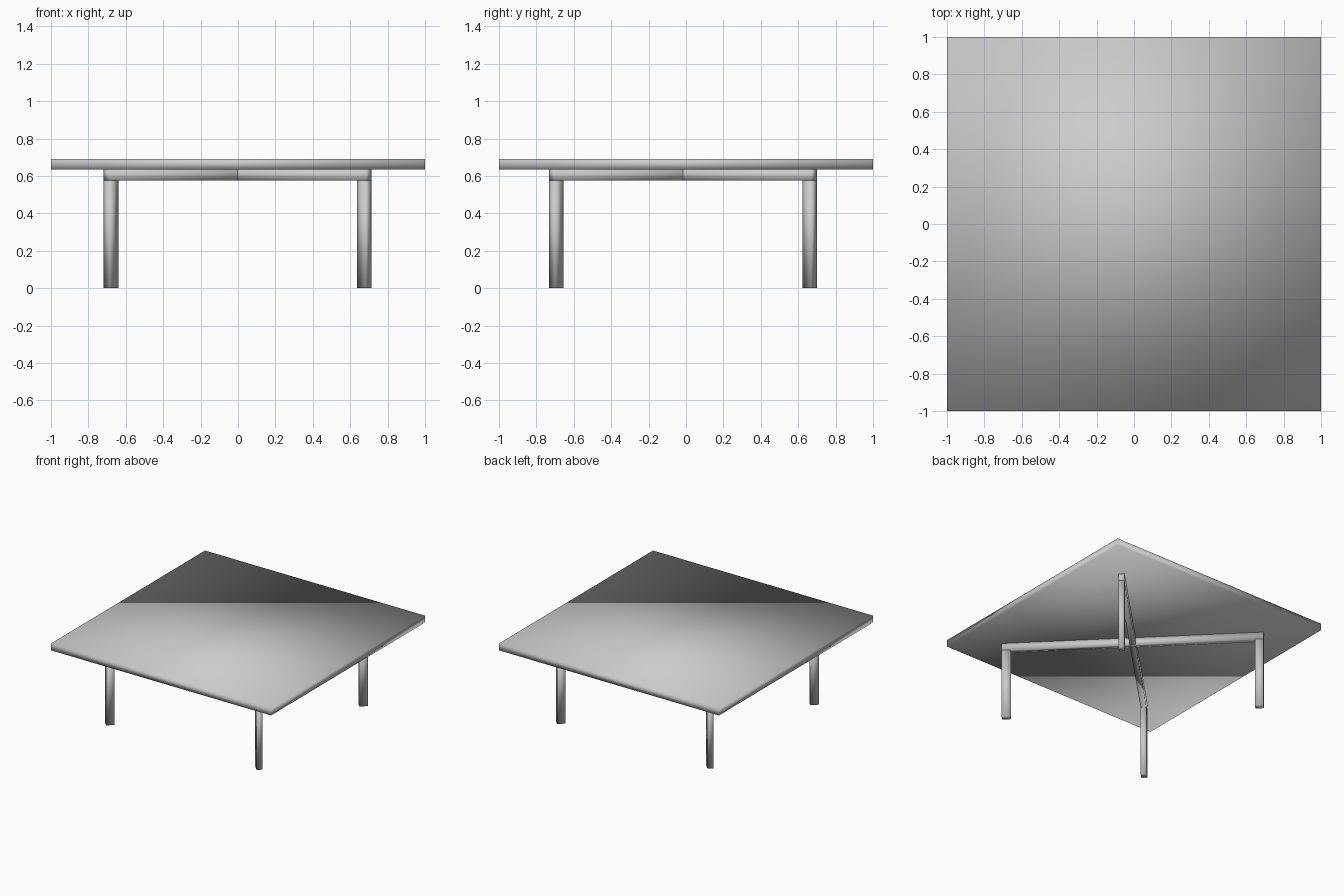
import bpy
import math
from mathutils import Matrix, Vector

cube = bpy.data.objects.get("Cube")
if cube:
    bpy.data.objects.remove(cube, do_unlink=True)

GREY = (0.6, 0.6, 0.6, 1.0)
mat = bpy.data.materials.new("plain grey")
mat.use_nodes = True
mat.diffuse_color = GREY
mat.node_tree.nodes["Principled BSDF"].inputs["Base Color"].default_value = GREY


def box(name, center, size, angle=0.0):
    """Smooth-shaded box, turned about the vertical axis."""
    bpy.ops.mesh.primitive_cube_add(size=1)
    ob = bpy.context.object
    ob.name = name
    ob.data.transform(Matrix.Diagonal((*size, 1)))
    ob.location = center
    ob.rotation_euler.z = angle
    ob.data.materials.append(mat)
    bpy.ops.object.shade_smooth()
    return ob


TOP_Z, TOP_UNDER, LEG_TOP = 0.692, 0.636, 0.577
WIDTH, DEPTH = 0.045, 0.065      # leg section across and along the diagonal
REACH = 0.99                     # hub to outer leg face
HUB = Vector((-0.002, -0.016, 0))

# Square table top
box("table_top", (0, 0, (TOP_Z + TOP_UNDER) / 2), (2, 2, TOP_Z - TOP_UNDER))

# Crossed diagonal rails under the top
for name, deg in (("rail_front_right_to_back_left", 45),
                  ("rail_front_left_to_back_right", 135)):
    box(name, HUB + Vector((0, 0, (TOP_UNDER + LEG_TOP) / 2)),
        (2 * REACH, WIDTH, TOP_UNDER - LEG_TOP), math.radians(deg))

# Four legs at the rail ends, turned to face the hub
for name, deg in (("leg_back_left", 45), ("leg_back_right", 135),
                  ("leg_front_right", 225), ("leg_front_left", 315)):
    a = math.radians(deg)
    r = REACH - DEPTH / 2
    box(name, HUB + Vector((r * math.cos(a), r * math.sin(a), LEG_TOP / 2)),
        (DEPTH, WIDTH, LEG_TOP), a)
